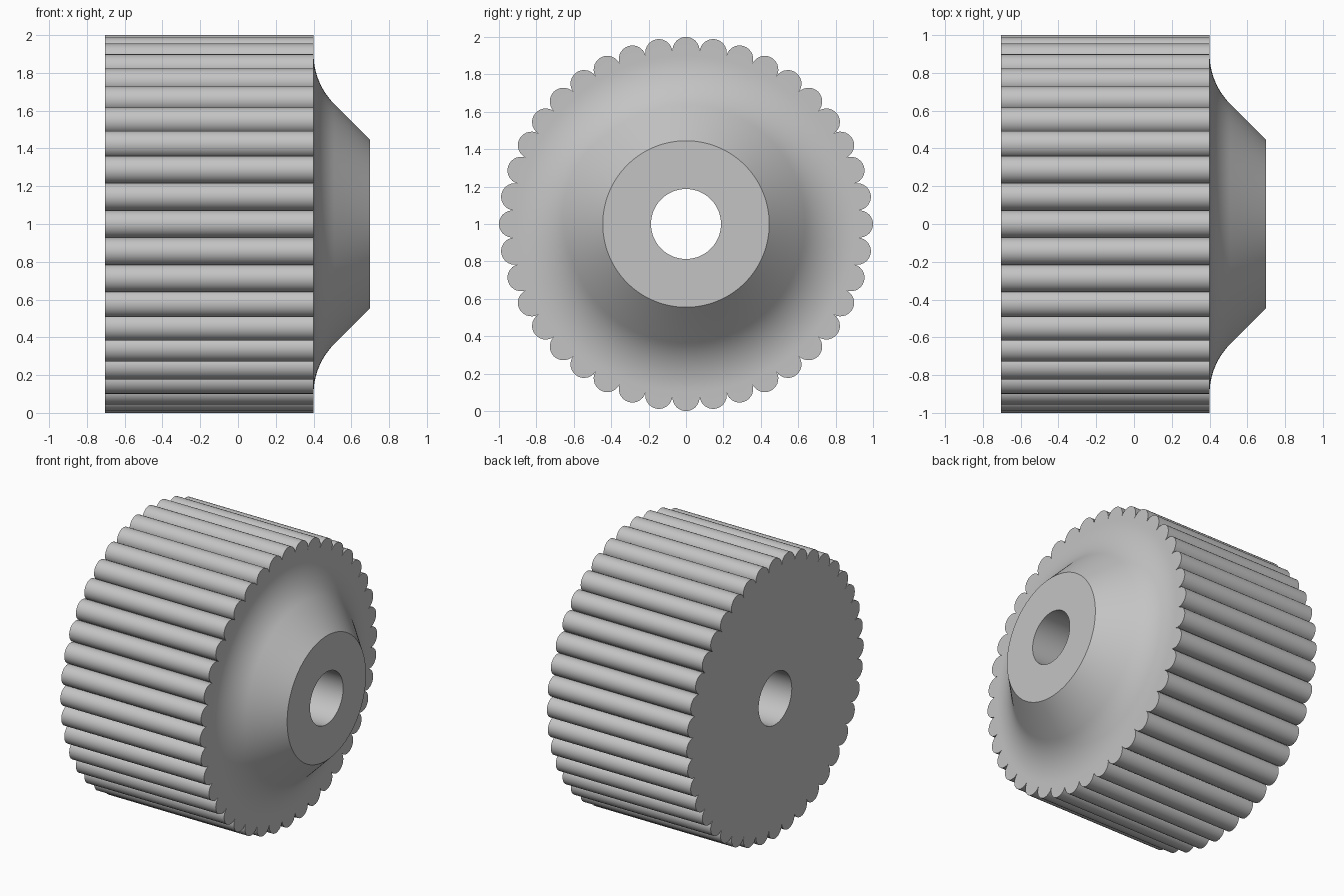
import bpy
import bmesh
from math import pi, sin, cos, radians

cube = bpy.data.objects.get("Cube")
if cube:
    bpy.data.objects.remove(cube, do_unlink=True)

LOBES, SEGS = 40, 14
COUNT = LOBES * SEGS
BACK, SHOULDER, TIP = -0.705, 0.40, 0.70
BORE, HUB = 0.187, 0.445
FILLET_R, FILLET_START = 0.374, 0.90

# Fluted rim: touching round ribs around the axis
half = pi / LOBES
rib_centre = 1 / (1 + sin(half))
rib_radius = 1 - rib_centre


def rim_outline():
    points = []
    for lobe in range(LOBES):
        a = lobe * 2 * half
        for s in range(SEGS):
            t = a + (pi / 2 + half) * (2 * s / SEGS - 1)
            points.append((rib_centre * cos(a) + rib_radius * cos(t),
                           rib_centre * sin(a) + rib_radius * sin(t)))
    return points


def circle(radius):
    angles = [2 * pi * i / COUNT - half for i in range(COUNT)]
    return [(radius * cos(a), radius * sin(a)) for a in angles]


# Cross-sections along the surface: back face, rim, curved shoulder, hub, bore
sections = [(BACK, circle(BORE)), (BACK, rim_outline()), (SHOULDER, rim_outline())]
for i in range(13):
    a = radians(45) * i / 12
    sections.append((SHOULDER + FILLET_R * (1 - cos(a)),
                     circle(FILLET_START - FILLET_R * sin(a))))
sections += [(TIP, circle(HUB)), (TIP, circle(BORE))]

bm = bmesh.new()
rings = [[bm.verts.new((x, y, z + 1)) for y, z in pts] for x, pts in sections]
for ring, following in zip(rings, rings[1:] + rings[:1]):
    for i in range(COUNT):
        j = (i + 1) % COUNT
        bm.faces.new((ring[i], ring[j], following[j], following[i]))
bmesh.ops.recalc_face_normals(bm, faces=bm.faces)

mesh = bpy.data.meshes.new("fluted_wheel")
bm.to_mesh(mesh)
bm.free()
wheel = bpy.data.objects.new("fluted_wheel", mesh)
bpy.context.collection.objects.link(wheel)

# Plain grey finish
grey = bpy.data.materials.new("grey")
grey.use_nodes = True
grey.diffuse_color = (0.55, 0.55, 0.55, 1)
grey.node_tree.nodes["Principled BSDF"].inputs["Base Color"].default_value = grey.diffuse_color
mesh.materials.append(grey)

# Smooth ribs and shoulder with crisp edges
bpy.ops.object.select_all(action="DESELECT")
wheel.select_set(True)
bpy.context.view_layer.objects.active = wheel
bpy.ops.object.shade_smooth_by_angle(angle=radians(30))
